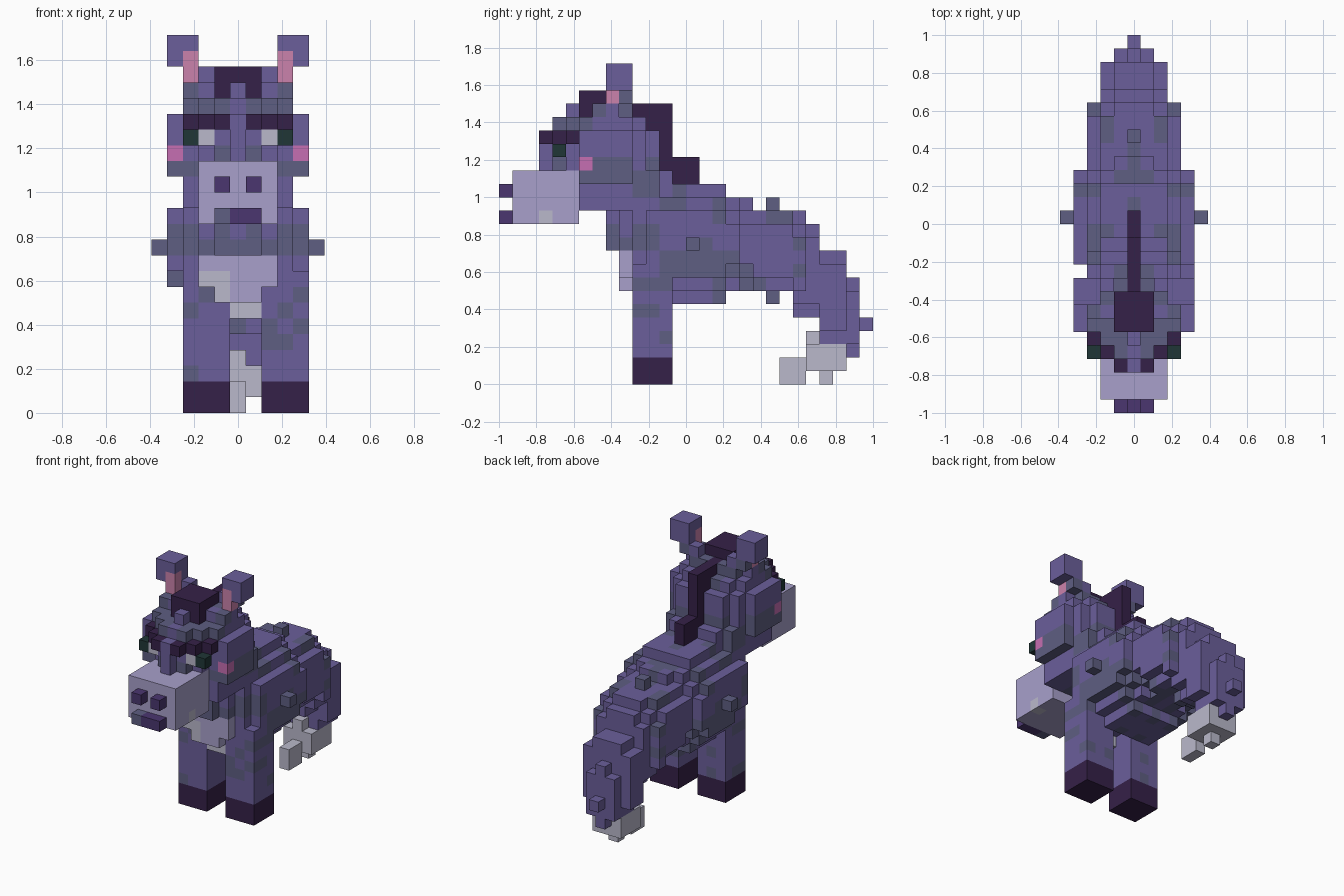
import bpy, bmesh, random
from mathutils import Vector

random.seed(4)
if "Cube" in bpy.data.objects:
    bpy.data.objects.remove(bpy.data.objects["Cube"], do_unlink=True)

UNIT = 2 / 28
COLOURS = {
    "purple coat": (0.147, 0.114, 0.328),
    "grey coat": (0.112, 0.112, 0.223),
    "lavender": (0.392, 0.352, 0.597),
    "pale grey": (0.491, 0.485, 0.597),
    "dark hair": (0.036, 0.015, 0.065),
    "nostril purple": (0.069, 0.037, 0.162),
    "cheek pink": (0.565, 0.156, 0.445),
    "ear pink": (0.597, 0.223, 0.413),
    "eye green": (0.014, 0.037, 0.037),
}
NAMES = list(COLOURS)
PURPLE, GREY, LAVENDER, PALE, HAIR, NOSTRIL, CHEEK, EAR, GREEN = range(len(NAMES))
MATERIALS = []
for name, rgb in COLOURS.items():
    mat = bpy.data.materials.new(name)
    mat.use_nodes = True
    mat.diffuse_color = (*rgb, 1)
    mat.node_tree.nodes["Principled BSDF"].inputs["Base Color"].default_value = (*rgb, 1)
    MATERIALS.append(mat)

cells = {}   # grid position -> [part, colour]


def span(limits):
    return range(limits[0], limits[-1] + 1)


def box(part, colour, xs, ys, zs):
    """Fill an inclusive block of grid cells."""
    for x in span(xs):
        for y in span(ys):
            for z in span(zs):
                cells[x, y, z] = [part, colour]


def pair(part, colour, xs, ys, zs):
    """Fill a block and its mirror image."""
    box(part, colour, xs, ys, zs)
    box(part, colour, (-xs[-1], -xs[0]), ys, zs)


def paint(colour, xs, ys, zs):
    """Recolour the existing cells in a block."""
    for (x, y, z), cell in cells.items():
        if x in span(xs) and y in span(ys) and z in span(zs):
            cell[1] = colour


def coat_spots(part, chance):
    """Scatter mirrored grey patches through the coat."""
    spots = {}
    for (x, y, z), cell in cells.items():
        if cell == [part, PURPLE]:
            key = (abs(x), y // 2, z)
            if spots.setdefault(key, random.random()) < chance:
                cell[1] = GREY


# Body: rounded slices as (first, last, half width, bottom, top)
SLICES = [(8, 8, 1, 10, 13), (9, 9, 2, 7, 13), (10, 10, 3, 7, 14),
          (11, 12, 4, 7, 14), (13, 16, 4, 6, 14), (17, 17, 4, 7, 13),
          (18, 18, 3, 7, 13), (19, 21, 3, 7, 12), (22, 22, 3, 5, 12),
          (23, 23, 2, 5, 11), (24, 25, 2, 3, 9), (26, 26, 1, 2, 7)]
for first, last, half, low, high in SLICES:
    part = "body" if first < 23 else "rump"
    mid, tall = (low + high) / 2, (high - low) / 2 + 0.5
    for x in range(-half, half + 1):
        for z in range(low, high + 1):
            if (abs(x) / (half + 0.5)) ** 2.2 + (abs(z - mid) / tall) ** 2.2 <= 1:
                box(part, PURPLE, (x,), (first, last), (z,))
box("body", PURPLE, (0,), (8,), (10, 12))
coat_spots("body", 0.32)
paint(GREY, (3, 4), (14, 17), (8, 9))
paint(GREY, (-4, -3), (14, 17), (8, 9))
pair("body", GREY, (5,), (14,), (10,))
box("body", GREY, (0,), (20,), (13,))
box("body", GREY, (0,), (20,), (6,))
box("rump", PURPLE, (0,), (27,), (4,))

# Chest bib
box("chest", LAVENDER, (-2, 2), (9,), (8, 9))
box("chest", LAVENDER, (-1, 1), (9,), (7, 10))
pair("chest", PALE, (3,), (10,), (8,))
box("chest", PALE, (-2, -1), (9,), (8,))
box("chest", PALE, (-1,), (9,), (7,))
box("chest", PALE, (0, 1), (10,), (6,))

# Front legs with dark hooves
for name, xs in (("right", (-3, -1)), ("left", (2, 4))):
    leg = name + "_front_leg"
    box(leg, PURPLE, xs, (10, 12), (2, 8))
    coat_spots(leg, 0.28)
    box(name + "_hoof", HAIR, xs, (10, 12), (0, 1))

# Pale tail tuft
box("tail_tuft", PALE, (-1, 1), (23, 25), (1, 2))
box("tail_tuft", PALE, (0,), (21, 22), (0, 1))
box("tail_tuft", PALE, (0,), (24,), (0,))
box("tail_tuft", PALE, (0,), (23,), (3,))

# Head and neck: rows as (height, front, back), with stepped corners
ROWS = [(13, 6, 12), (14, 6, 12), (15, 5, 12), (16, 4, 11),
        (17, 4, 11), (18, 3, 11), (19, 4, 10), (20, 6, 9)]
for z, front, back in ROWS:
    for x in range(-3, 4):
        a = abs(x)
        start = min(front + max(0, a - 1), 6 if z < 20 else 7)
        box("head", PURPLE, (x,), (start, back - max(0, a - 2)), (z,))
pair("head", PURPLE, (4,), (6, 9), (15, 18))
coat_spots("head", 0.28)
paint(GREY, (-3, 3), (4, 6), (19,))
paint(GREY, (-4, 4), (6, 9), (15,))
pair("cheek", CHEEK, (4,), (6,), (16,))

# Brow, eyes and nose ridge
for x, y in ((1, 3), (2, 4), (3, 5)):
    pair("brow", HAIR, (x,), (y, 5), (18,))
pair("eye", PALE, (2,), (4,), (17,))
pair("eye", GREEN, (3,), (4,), (17,))
box("nose_ridge", PURPLE, (0,), (3,), (16, 18))
box("nose_ridge", PURPLE, (0,), (4,), (19,))
box("nose_ridge", PURPLE, (0,), (5,), (20,))

# Muzzle with nostrils and mouth
box("muzzle", LAVENDER, (-2, 2), (1, 5), (12, 15))
box("muzzle", PALE, (2,), (3,), (12,))
pair("nostril", NOSTRIL, (1,), (0,), (14,))
box("mouth", NOSTRIL, (-1, 1), (0,), (12,))
paint(GREY, (-1,), (0,), (12,))

# Ears
pair("ear", PURPLE, (2, 3), (9,), (21,))
pair("ear", PURPLE, (3, 4), (8, 9), (22, 23))
pair("ear", EAR, (3,), (8,), (21, 22))
pair("ear", GREY, (3,), (9,), (21,))

# Forelock and mane
box("forelock", HAIR, (-1, 1), (6, 8), (21,))
pair("forelock", HAIR, (1,), (6, 8), (20,))
box("mane", HAIR, (0,), (9, 12), (20,))
box("mane", HAIR, (0,), (11, 12), (15, 19))
box("mane", HAIR, (0,), (13, 14), (15, 16))

# Turn the visible cell sides of each part into a mesh
AXES = [Vector(v) for v in ((1, 0, 0), (0, 1, 0), (0, 0, 1))]
for part in sorted({cell[0] for cell in cells.values()}):
    bm = bmesh.new()
    corners = {}

    def corner(p):
        key = tuple(round(2 * c) for c in p)
        if key not in corners:
            corners[key] = bm.verts.new((p.x * UNIT, (p.y - 13.5) * UNIT, (p.z + 0.5) * UNIT))
        return corners[key]

    for pos, (owner, colour) in cells.items():
        if owner != part:
            continue
        centre = Vector(pos)
        for n in range(3):
            for sign in (-1, 1):
                out = AXES[n] * sign
                if tuple(int(c) for c in centre + out) in cells:
                    continue
                u, v = AXES[(n + 1) % 3] * sign, AXES[(n + 2) % 3]
                ring = [centre + (out + u * a + v * b) / 2
                        for a, b in ((-1, -1), (1, -1), (1, 1), (-1, 1))]
                face = bm.faces.new([corner(p) for p in ring])
                face.material_index = colour
    mesh = bpy.data.meshes.new(part)
    bm.to_mesh(mesh)
    bm.free()
    for mat in MATERIALS:
        mesh.materials.append(mat)
    bpy.context.collection.objects.link(bpy.data.objects.new(part, mesh))
